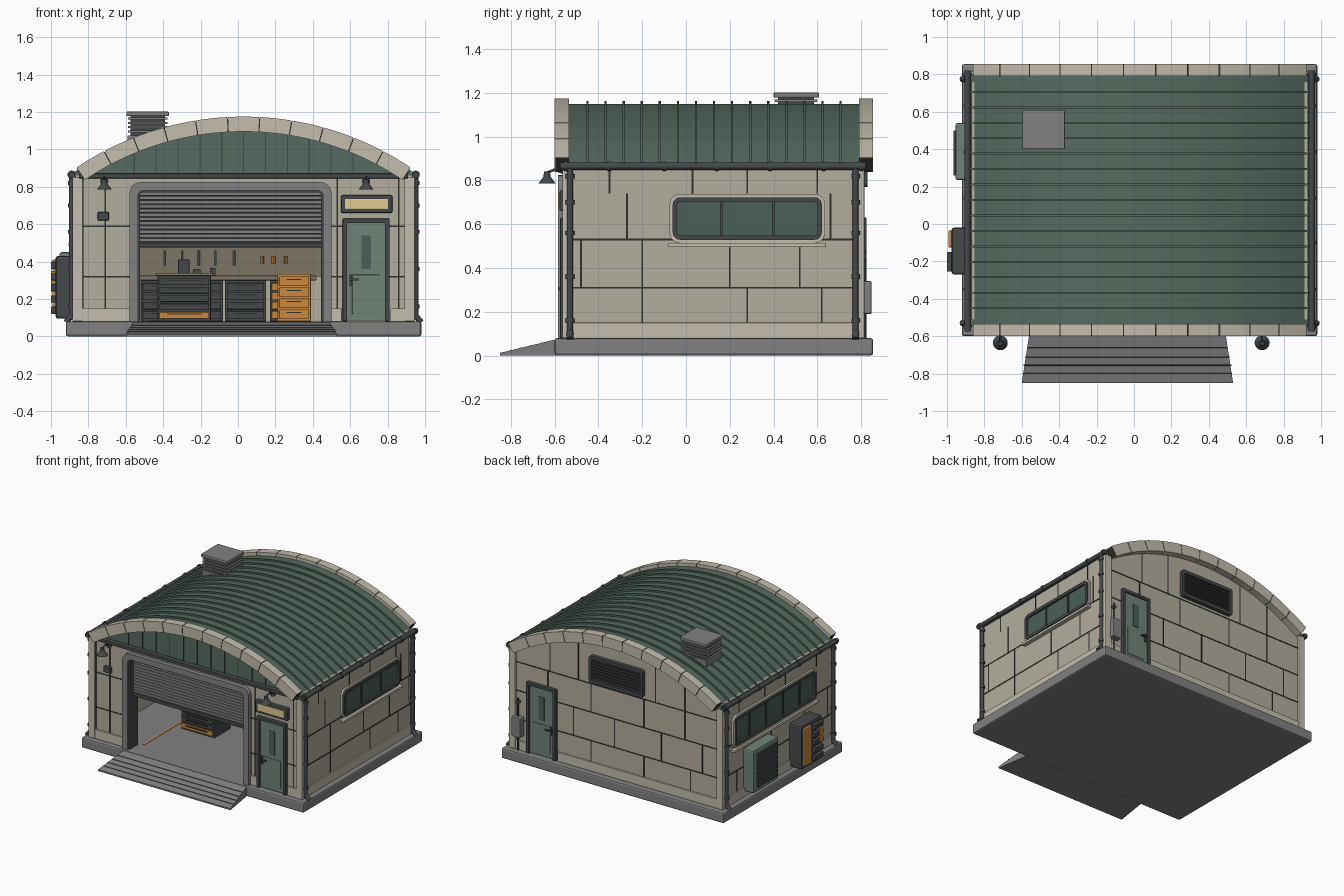
import bpy, bmesh, math
from mathutils import Vector

if "Cube" in bpy.data.objects:
    bpy.data.objects.remove(bpy.data.objects["Cube"])

CX, CZ = 0.03, -0.427          # centre of the roof arc


def mat(name, r, g, b):
    m = bpy.data.materials.new(name)
    m.diffuse_color = (r, g, b, 1)
    m.use_nodes = True
    m.node_tree.nodes["Principled BSDF"].inputs["Base Color"].default_value = m.diffuse_color
    return m


BEIGE, PALE = mat("beige", .45, .42, .34), mat("pale_stone", .55, .51, .42)
GREEN, MINT = mat("roof_green", .09, .145, .115), mat("door_green", .16, .23, .19)
DARK, GLASS = mat("dark_metal", .06, .065, .068), mat("glass", .07, .115, .1)
ORANGE, CREAM = mat("orange", .6, .25, .05), mat("cream", .75, .6, .28)
SEAM, GREY = mat("seam", .03, .03, .027), mat("grey", .22, .22, .22)
BOARD = mat("board", .2, .18, .13)


def finish(name, bm, m, smooth=False):
    bmesh.ops.recalc_face_normals(bm, faces=bm.faces)
    me = bpy.data.meshes.new(name)
    bm.to_mesh(me)
    bm.free()
    me.materials.append(m)
    if smooth:
        me.shade_smooth()
        me.set_sharp_from_angle(angle=math.radians(35))
    ob = bpy.data.objects.new(name, me)
    bpy.context.collection.objects.link(ob)
    return ob


def boxes(name, items, m, bevel=0):
    """Each item is x0, x1, y0, y1, z0, z1."""
    bm = bmesh.new()
    for x0, x1, y0, y1, z0, z1 in items:
        vs = bmesh.ops.create_cube(bm, size=1)["verts"]
        for v in vs:
            v.co = (x0 + (v.co.x + .5) * (x1 - x0), y0 + (v.co.y + .5) * (y1 - y0), z0 + (v.co.z + .5) * (z1 - z0))
    if bevel:
        bmesh.ops.bevel(bm, geom=bm.edges[:], offset=bevel, segments=2, profile=.5, affect='EDGES')
    return finish(name, bm, m)


def place(axis, u, v, w):
    return (u, w, v) if axis == 'y' else (w, u, v)


def prisms(name, shapes, axis, m, smooth=False):
    """Each shape is (outline, low, high), extruded along the axis."""
    bm = bmesh.new()
    for pts, lo, hi in shapes:
        a = [bm.verts.new(place(axis, u, v, lo)) for u, v in pts]
        b = [bm.verts.new(place(axis, u, v, hi)) for u, v in pts]
        bm.faces.new(a)
        bm.faces.new(b)
        for i in range(len(a)):
            j = (i + 1) % len(a)
            bm.faces.new((a[i], a[j], b[j], b[i]))
    return finish(name, bm, m, smooth)


def rounded(u0, u1, v0, v1, r, n=5):
    pts = []
    for k, (u, v) in enumerate(((u1 - r, v1 - r), (u0 + r, v1 - r), (u0 + r, v0 + r), (u1 - r, v0 + r))):
        for i in range(n + 1):
            t = math.pi / 2 * (k + i / n)
            pts.append((u + r * math.cos(t), v + r * math.sin(t)))
    return pts


def ring(name, u0, u1, v0, v1, t, r, axis, lo, hi, m):
    """Rounded rectangular frame of width t."""
    out, inn = rounded(u0, u1, v0, v1, r), rounded(u0 + t, u1 - t, v0 + t, v1 - t, max(r - t, .006))
    bm = bmesh.new()
    L = [[bm.verts.new(place(axis, u, v, w)) for u, v in p] for p, w in ((out, lo), (out, hi), (inn, hi), (inn, lo))]
    for k in range(4):
        for i in range(len(out)):
            j = (i + 1) % len(out)
            bm.faces.new((L[k][i], L[k][j], L[(k + 1) % 4][j], L[(k + 1) % 4][i]))
    return finish(name, bm, m, True)


def rods(name, items, m, n=12):
    """Each item is start, end, start radius, end radius."""
    bm = bmesh.new()
    for a, b, r1, r2 in items:
        a, b = Vector(a), Vector(b)
        vs = bmesh.ops.create_cone(bm, cap_ends=True, segments=n, radius1=r1, radius2=r2, depth=(b - a).length)["verts"]
        q = Vector((0, 0, 1)).rotation_difference(b - a)
        for v in vs:
            v.co = q @ v.co + (a + b) / 2
    return finish(name, bm, m, True)


def arc(r, a0, a1, n):
    return [(CX + r * math.sin(a0 + (a1 - a0) * i / n), CZ + r * math.cos(a0 + (a1 - a0) * i / n)) for i in range(n + 1)]


def band(r0, r1, a0, a1, n):
    return arc(r1, a0, a1, n) + arc(r0, a0, a1, n)[::-1]


def roof_z(x, r=1.527):
    return CZ + math.sqrt(r * r - (x - CX) ** 2)


# Foundation and ramp
boxes("foundation_slab", [(-.92, .98, -.6, .855, 0, .08)], GREY, .012)
bm = bmesh.new()
top = [bm.verts.new(p) for p in ((-.56, -.59, .075), (.49, -.59, .075), (.53, -.85, .012), (-.6, -.85, .012))]
bot = [bm.verts.new((v.co.x, v.co.y, 0)) for v in top]
bm.faces.new(top)
bm.faces.new(bot)
for i in range(4):
    bm.faces.new((top[i], top[i - 1], bot[i - 1], bot[i]))
finish("entry_ramp", bm, GREY)
rods("ramp_grooves", [((-.56 - k * .01, y, z), (.49 + k * .01, y, z), .003, .003)
                      for k, y, z in ((1, -.66, .058), (2, -.71, .046), (3, -.755, .035), (3.5, -.8, .024))], DARK, 6)

# Walls
boxes("front_wall", [(-.87, -.56, -.55, -.51, .08, .86), (.48, .93, -.55, -.51, .08, .86), (-.56, .48, -.55, -.51, .8, .86)], BEIGE)
boxes("side_walls", [(-.87, -.83, -.51, .76, .08, .88), (.89, .93, -.51, .76, .08, .88)], BEIGE)
prisms("back_wall", [([(-.87, .08), (.93, .08)] + arc(1.54, .61, -.61, 24), .76, .8)], 'y', BEIGE)
prisms("front_gable_panel", [([(.82, .85)] + arc(1.54, .54, -.54, 24) + [(-.76, .85)], -.54, -.51)], 'y', GREEN)
boxes("gable_battens", [(x - .003, x + .003, -.545, -.53, .86, roof_z(x)) for x in [CX + .117 * k for k in range(-5, 6)]], DARK)
boxes("gable_beam", [(-.85, .91, -.575, -.53, .845, .87)], DARK, .004)
boxes("plinth", [(-.88, -.58, -.562, -.54, .08, .15), (.5, .555, -.562, -.54, .08, .15), (.815, .94, -.562, -.54, .08, .15),
                 (-.88, -.86, -.55, .8, .08, .15), (.92, .94, -.55, .8, .08, .15), (-.88, .53, .79, .812, .08, .15),
                 (.8, .94, .79, .812, .08, .15)], PALE, .003)
boxes("corner_pilasters", [(x, x + .055, y, y + .03, .08, .85) for x in (-.885, .89) for y in (-.565, .785)], PALE, .004)

# Panel joints on the walls
J, P = .004, .0025
rows = [.15, .31, .53, .74, .86]
side, back, front = [], [], []
for x0, x1 in ((-.87 - P, -.86), (.92, .93 + P)):
    side += [(x0, x1, -.55, .8, z - J, z + J) for z in rows[1:3]]
    for k in range(4):
        ys = ((-.2, .28, .62), (-.48, -.2, .2, .52), (-.27, .03, .66), (-.35, .03, .28, .6))[k]
        side += [(x0, x1, y - J, y + J, rows[k], rows[k + 1]) for y in ys]
back += [(-.87, .93, .79, .8 + P, z - J, z + J) for z in (.31, .53, .75)]
for z0, z1, xs in ((.15, .31, (-.6, -.2, .25)), (.31, .53, (-.7, -.35, .05, .4)), (.53, .75, (-.55, -.2, .25, .62)),
                   (.75, 2, (-.55, -.3, .36, .6))):
    back += [(x - J, x + J, .79, .8 + P, z0, min(z1, roof_z(x))) for x in xs]
for x0, x1, xs in ((-.87, -.58, (-.83, -.71)), (.5, .93, (.53, .86))):
    front += [(x0, x1, -.55 - P, -.54, z - J, z + J) for z in (.32, .59)]
    front += [(x - J, x + J, -.55 - P, -.54, .15, .85) for x in xs]
boxes("wall_panel_joints", side + back + front, SEAM)

# Roof shell, standing seams, stone arches
prisms("roof_shell", [(band(1.54, 1.577, -.612, .612, 48), -.55, .8)], 'y', GREEN, True)
prisms("roof_seams", [(band(1.57, 1.589, -.612, .612, 32), y - .005, y + .005) for y in [-.45 + .0826 * k for k in range(15)]], 'y', GREEN, True)
A, n = .592, 11
blocks = [(band(1.522, 1.602, -A + 2 * A * k / n + .002, -A + 2 * A * (k + 1) / n - .002, 4), y, y + .065)
          for k in range(n) for y in (-.6, .79)]
prisms("arch_blocks", blocks, 'y', PALE)
prisms("arch_mortar", [(band(1.526, 1.597, -A, A, 32), y, y + .06) for y in (-.597, .792)], 'y', SEAM)

# Gutters and downpipes
for s, label in ((-1, "left"), (1, "right")):
    x = CX + s * .92
    rods(label + "_gutter", [((x, -.575, .865), (x, .82, .865), .017, .017)] +
         [((x, y - .008, .865), (x, y + .008, .865), .022, .022) for y in (-.55, -.35, -.1, .14, .385, .63, .8)], DARK)
    pipes = []
    for y in (-.53, .775):
        pipes += [((x, y, .86), (x, y, .09), .014, .014), ((x, y, .11), (x + s * .03, y, .075), .015, .016)]
        pipes += [((x, y, z - .01), (x, y, z + .01), .02, .02) for z in (.16, .36, .56, .7, .82)]
    rods(label + "_downpipes", pipes, DARK)

# Main door: surround, rolling shutter
def portal(u0, u1, v1, r):
    return [(u1, .08)] + rounded(u0, u1, 0, v1, r)[:12] + [(u0, .08)]
o, i = portal(-.58, .5, .825, .06), portal(-.535, .455, .78, .03)
prisms("door_surround", [(o + i[::-1], -.585, -.49)], 'y', GREY, True)
o, i = portal(-.54, .46, .785, .03), portal(-.525, .445, .77, .02)
prisms("door_inner_trim", [(o + i[::-1], -.57, -.47)], 'y', DARK, True)
boxes("shutter_slats", [(-.53, .45, -.525, -.5, .505 + .0225 * k, .5245 + .0225 * k) for k in range(12)], GREY, .004)
boxes("shutter_backing", [(-.53, .45, -.51, -.495, .49, .785)], DARK)
boxes("shutter_bottom_bar", [(-.53, .45, -.53, -.495, .476, .5)], DARK, .004)

# Doors at front and back
for label, x0, x1, y, s in (("service", .56, .81, -.55, -1), ("rear", .54, .79, .8, 1)):
    def slab(a, b, z0, z1, d0, d1):
        return (a, b, min(y + s * d0, y + s * d1), max(y + s * d0, y + s * d1), z0, z1)
    boxes(label + "_door_frame", [slab(x0, x0 + .024, .08, .63, -.01, .025), slab(x1 - .024, x1, .08, .63, -.01, .025),
                                  slab(x0, x1, .606, .63, -.01, .025)], DARK, .004)
    boxes(label + "_door_leaf", [slab(x0 + .02, x1 - .02, .085, .61, -.01, .012)], MINT, .003)
    boxes(label + "_door_panel", [slab(x0 + .05, x1 - .05, .12, .33, 0, .016)], MINT, .003)
    boxes(label + "_door_window", [slab(x0 + .1, x0 + .15, .36, .54, 0, .016)], GLASS)
    boxes(label + "_door_handle", [slab(x0 + .035, x0 + .05, .27, .33, 0, .022), slab(x0 + .035, x0 + .085, .3, .31, .022, .035)], DARK)

# Blank sign, small control box, gooseneck lamps
boxes("sign_frame", [(.55, .825, -.578, -.54, .66, .755)], DARK, .008)
boxes("sign_plate", [(.572, .803, -.584, -.56, .68, .735)], CREAM, .003)
boxes("control_box", [(-.75, -.69, -.575, -.54, .62, .665)], DARK, .005)
for label, x in (("left", -.715), ("right", .685)):
    rods(label + "_lamp", [((x, -.545, .83), (x, -.56, .83), .022, .022), ((x, -.55, .83), (x, -.6, .85), .006, .006),
                           ((x, -.6, .85), (x, -.635, .835), .006, .006), ((x, -.635, .84), (x, -.635, .815), .014, .016),
                           ((x, -.635, .785), (x, -.635, .82), .04, .014)], DARK, 16)

# Side windows
for label, s, y0, y1, z0, z1, panes in (("right", 1, -.075, .635, .515, .737, 3), ("left", -1, -.33, .69, .5, .75, 5)):
    w = CX + s * .9
    ring(label + "_window_surround", y0, y1, z0, z1, .02, .045, 'x', w - .02, w + s * .014 + (.01 if s < 0 else 0), PALE)
    ring(label + "_window_frame", y0 + .014, y1 - .014, z0 + .014, z1 - .014, .02, .035, 'x', w, w + s * .024, DARK)
    prisms(label + "_window_glass", [(rounded(y0 + .02, y1 - .02, z0 + .02, z1 - .02, .03), w, w + s * .008)], 'x', GLASS)
    a, b = sorted((w, w + s * .016))
    boxes(label + "_mullions", [(a, b, y - .006, y + .006, z0 + .02, z1 - .02)
                                for y in [y0 + (y1 - y0) * k / panes for k in range(1, panes)]], DARK)
    a, b = sorted((w, w + s * .035))
    boxes(label + "_window_sill", [(a, b, y0 - .005, y1 + .005, z0 - .02, z0)], PALE, .004)

# Left-side equipment
boxes("cooling_unit", [(-.955, -.86, .235, .54, .12, .45)], MINT, .012)
boxes("cooling_louvres", [(-.965, -.94, .26, .5, .155 + .034 * k, .175 + .034 * k) for k in range(8)], DARK)
boxes("compressor_cabinet", [(-.975, -.86, -.27, -.02, .095, .43)], DARK, .012)
boxes("compressor_orange_panel", [(-.993, -.96, -.125, -.035, .12, .41)], ORANGE, .006)
boxes("compressor_vents", [(-1, -.96, -.255, -.15, .12 + .06 * k, .16 + .06 * k) for k in range(5)], DARK, .005)
boxes("compressor_labels", [(-1, -.97, -.245, -.21, .25, .35)], ORANGE)

# Rear vent and electrical box
ring("rear_vent_frame", -.21, .25, .77, .98, .024, .02, 'y', .79, .83, DARK)
boxes("rear_vent_back", [(-.2, .24, .795, .805, .78, .97)], SEAM)
boxes("rear_vent_slats", [(-.19, .23, .8, .82, .8 + .023 * k, .81 + .023 * k) for k in range(7)], DARK)
boxes("electrical_box", [(.825, .9, .79, .848, .19, .34)], GREY, .006)
rods("electrical_conduit", [((.865, .815, .33), (.865, .815, .48), .007, .007), ((.865, .815, .08), (.865, .815, .2), .007, .007),
                            ((.865, .795, .45), (.865, .825, .45), .014, .014)], DARK)

# Roof ventilator
boxes("ventilator_core", [(-.575, -.39, .42, .585, .98, 1.18)], DARK)
boxes("ventilator_louvres", [(-.588, -.377, .407, .598, 1.09 + .023 * k, 1.101 + .023 * k) for k in range(4)], GREY)
boxes("ventilator_cap", [(-.597, -.37, .4, .607, 1.178, 1.202)], GREY, .005)
boxes("ventilator_curb", [(-.59, -.375, .405, .6, .98, 1.075)], GREY)

# Workshop interior
boxes("floor_marking", [(-.5, -.485, -.45, .5, .08, .083)], ORANGE)
boxes("pegboard", [(-.6, .6, .74, .76, .32, .7)], BOARD)
boxes("workbench_top", [(-.53, .42, .5, .76, .3, .325)], BOARD, .004)
def drawers(name, x0, x1, y, d, z1, n, body, fronts):
    boxes(name + "_body", [(x0, x1, y, y + d, .08, z1)], body, .004)
    h = (z1 - .1) / n
    for k in range(n):
        z = .09 + h * k
        boxes(f"{name}_drawer_{k}", [(x0 + .01, x1 - .01, y - .012, y, z + .005, z + h - .005)], fronts[k % len(fronts)], .003)
        boxes(f"{name}_pull_{k}", [(x0 + .05, x1 - .05, y - .02, y - .01, z + h * .6, z + h * .7)], SEAM)
for k, x in enumerate((-.52, -.3, -.07, .17)):
    drawers(f"bench_unit_{k}", x, x + .22, .53, .22, .3, 4, DARK, [ORANGE if k == 3 else DARK])
drawers("tool_chest", -.43, -.145, -.08, .2, .325, 5, DARK, [ORANGE, DARK, DARK, DARK, DARK])
boxes("tool_chest_top", [(-.44, -.135, -.09, .13, .325, .34)], BOARD, .003)
drawers("orange_chest", .21, .39, .3, .2, .335, 4, ORANGE, [ORANGE])
rods("hanging_tools", [((x, .73, .38), (x, .73, .46), .006, .006) for x in (-.39, -.3, -.21, -.12, -.02)], GREY, 8)
rods("hanging_drivers", [((x, .73, .39), (x, .73, .43), .01, .01) for x in (.13, .19, .255)], ORANGE, 8)
boxes("bench_items", [(-.32, -.26, .6, .66, .325, .41), (-.24, -.2, .58, .62, .325, .36), (-.15, -.12, .6, .63, .325, .365)], DARK, .003)
